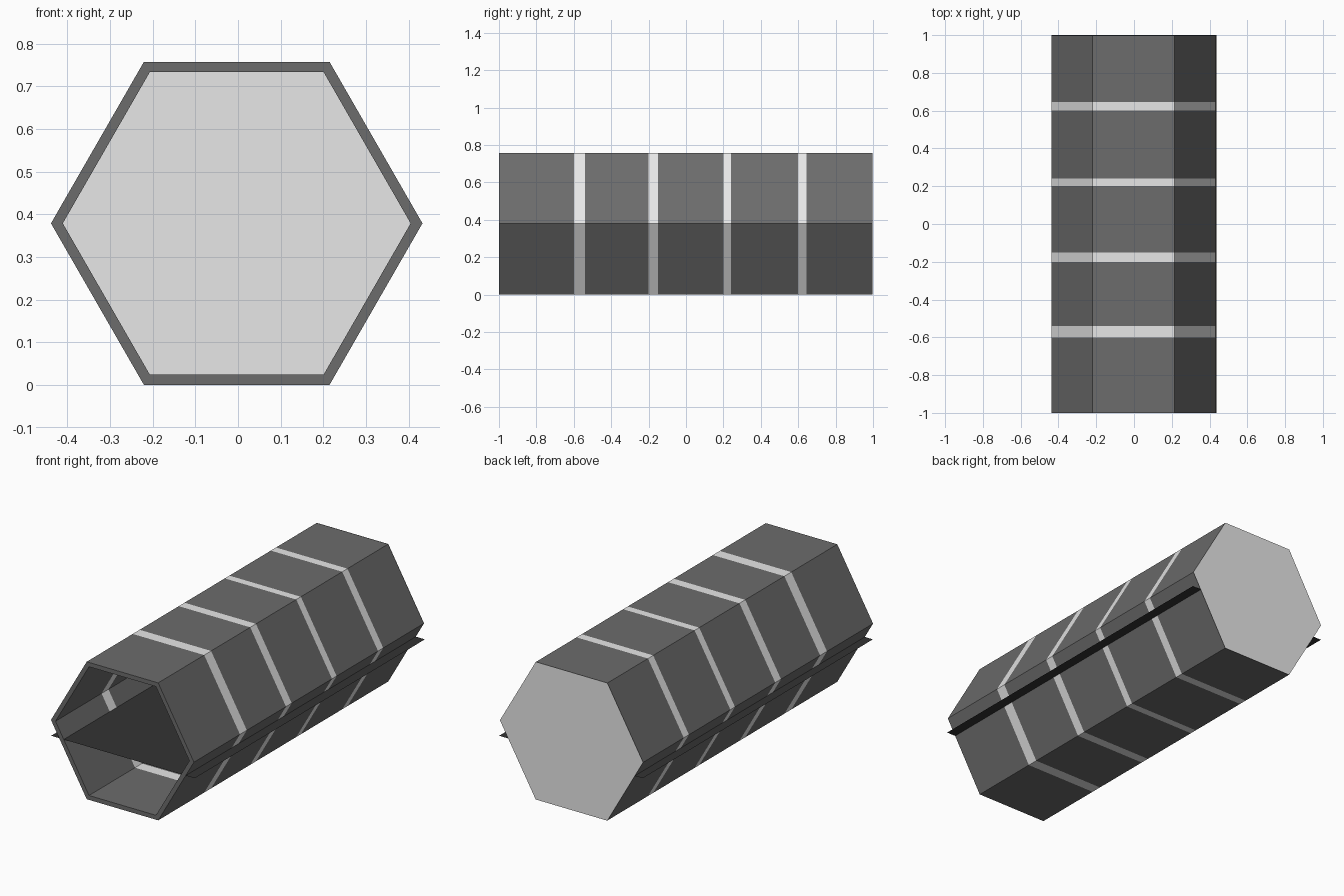
import bpy, bmesh
from math import cos, sin, pi

cube = bpy.data.objects.get("Cube")
if cube:
    bpy.data.objects.remove(cube, do_unlink=True)


def material(name, value):
    mat = bpy.data.materials.new(name)
    mat.use_nodes = True
    colour = (value, value, value, 1)
    mat.diffuse_color = colour
    bsdf = next(n for n in mat.node_tree.nodes if n.type == "BSDF_PRINCIPLED")
    bsdf.inputs["Base Color"].default_value = colour
    return mat


dark_grey = material("dark grey", 0.15)
light_grey = material("light grey", 0.8)
near_black = material("near black", 0.033)

CENTRE_X, CENTRE_Z = -0.003, 0.379
RADIUS, HALF_HEIGHT = 0.435, 0.378
BACK = 0.998


def hexagon(bm, y):
    """Ring of six vertices across the tube at depth y."""
    return [bm.verts.new((CENTRE_X + RADIUS * cos(i * pi / 3), y,
                          CENTRE_Z + HALF_HEIGHT * sin(i * pi / 3) / sin(pi / 3)))
            for i in range(6)]


def finish(bm, name, *mats):
    mesh = bpy.data.meshes.new(name)
    bm.to_mesh(mesh)
    bm.free()
    for mat in mats:
        mesh.materials.append(mat)
    obj = bpy.data.objects.new(name, mesh)
    bpy.context.collection.objects.link(obj)
    return obj


# Hexagonal tube: every second band along its length is a light stripe
stations = [-1, -0.6, -0.54, -0.2, -0.15, 0.2, 0.24, 0.6, 0.645, BACK]
bm = bmesh.new()
rings = [hexagon(bm, y) for y in stations]
for band, (a, b) in enumerate(zip(rings, rings[1:])):
    for i in range(6):
        j = (i + 1) % 6
        face = bm.faces.new((a[i], a[j], b[j], b[i]))
        face.material_index = band % 2
        face.normal_update()
        outward = face.calc_center_median()
        if face.normal.x * (outward.x - CENTRE_X) + face.normal.z * (outward.z - CENTRE_Z) < 0:
            face.normal_flip()
tube = finish(bm, "striped_tube", dark_grey, light_grey)
wall = tube.modifiers.new("wall", "SOLIDIFY")
wall.thickness = 0.024
wall.offset = -1
wall.use_even_offset = True

# Cap closing the back end
bm = bmesh.new()
cap = bm.faces.new(hexagon(bm, 1))
cap.normal_update()
if cap.normal.y < 0:
    cap.normal_flip()
finish(bm, "back_cap", light_grey)

# Thin floor running the whole length and poking out of both sides
bm = bmesh.new()
bm.faces.new([bm.verts.new((x, y, 0.292))
              for x, y in ((-0.437, -1), (0.437, -1), (0.437, 1), (-0.437, 1))])
finish(bm, "floor_plate", near_black)
